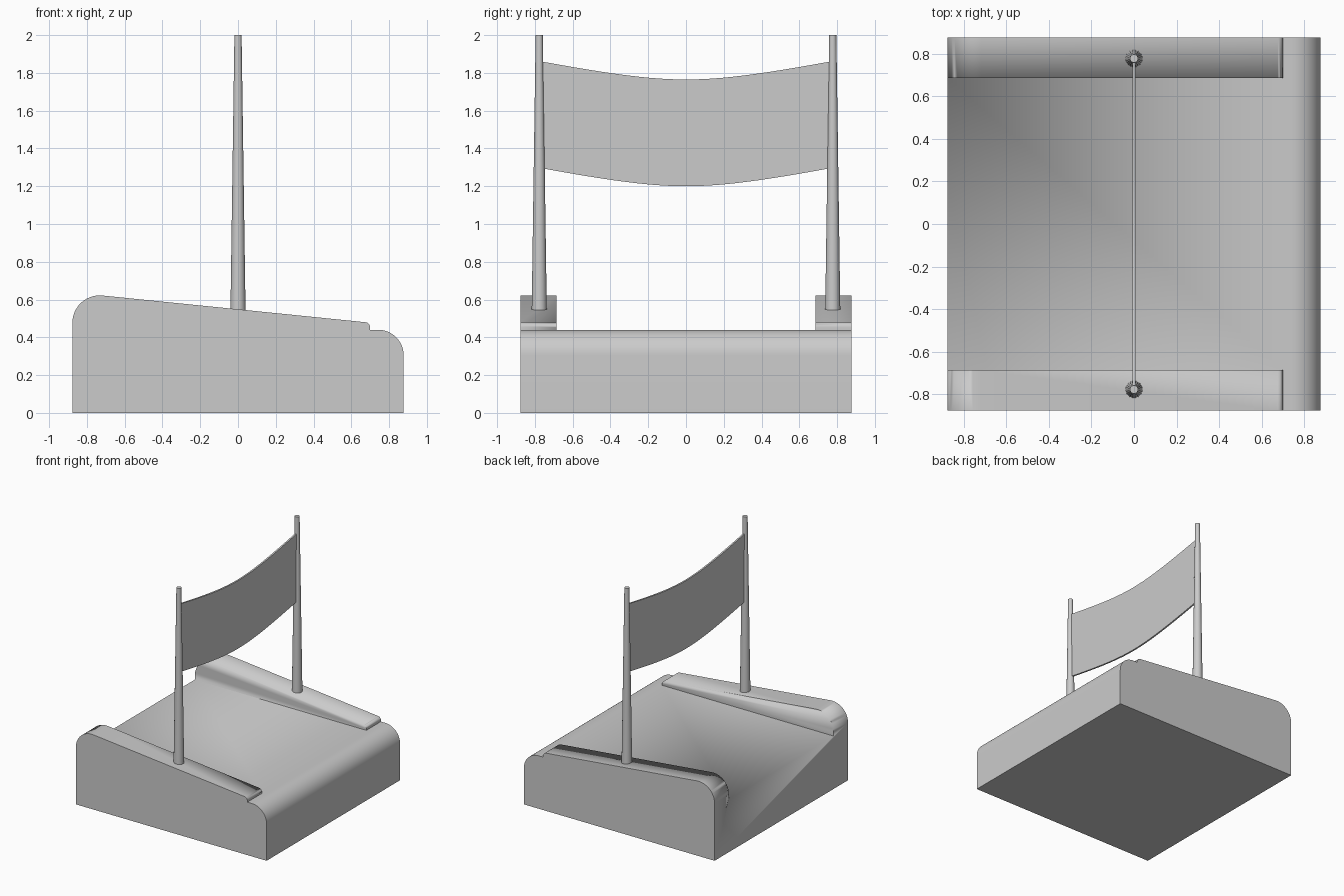
import bpy, bmesh, math

if "Cube" in bpy.data.objects:
    bpy.data.objects.remove(bpy.data.objects["Cube"])

W = 0.877          # half width and half depth
SEAT = 0.44        # seat height


def finish(bm, name, angle=35):
    bmesh.ops.recalc_face_normals(bm, faces=bm.faces)
    me = bpy.data.meshes.new(name)
    bm.to_mesh(me)
    bm.free()
    ob = bpy.data.objects.new(name, me)
    bpy.context.collection.objects.link(ob)
    bpy.ops.object.select_all(action='DESELECT')
    bpy.context.view_layer.objects.active = ob
    ob.select_set(True)
    bpy.ops.object.shade_smooth_by_angle(angle=math.radians(angle))
    return ob


def extrude(name, pts, axis_vec):
    bm = bmesh.new()
    face = bm.faces.new([bm.verts.new(p) for p in pts])
    ext = bmesh.ops.extrude_face_region(bm, geom=[face])
    bmesh.ops.translate(bm, vec=axis_vec,
                        verts=[v for v in ext['geom'] if isinstance(v, bmesh.types.BMVert)])
    return finish(bm, name)


def arc(cx, cz, r, a0, a1, n):
    angles = [math.radians(a0 + (a1 - a0) * i / n) for i in range(n + 1)]
    return [(cx + r * math.cos(a), cz + r * math.sin(a)) for a in angles]


# Side silhouette: rounded front lip, low step, sloping arm, rounded back
profile = [(-W, 0), (W, 0)]
profile += arc(W - 0.135, SEAT - 0.135, 0.135, 0, 90, 12)
profile += [(0.70, SEAT)]
profile += arc(0.673, 0.453, 0.027, 0, 84.3, 6)
profile += arc(-W + 0.145, 0.477, 0.145, 84.3, 180, 12)
body = extrude("seat_body", [(x, -W, z) for x, z in profile], (0, 2 * W, 0))

# Recess between the arms
bm = bmesh.new()
bmesh.ops.create_cube(bm, size=1)
bmesh.ops.scale(bm, vec=(1.72, 1.372, 0.5), verts=bm.verts)
bmesh.ops.translate(bm, vec=(-0.14, 0, SEAT + 0.25), verts=bm.verts)
cutter = finish(bm, "recess_cutter")
cutter.hide_render = True
cutter.hide_set(True)
mod = body.modifiers.new("recess", 'BOOLEAN')
mod.operation = 'DIFFERENCE'
mod.solver = 'EXACT'
mod.object = cutter

# Tapered poles
for side, label in ((-1, "front_pole"), (1, "back_pole")):
    bm = bmesh.new()
    bmesh.ops.create_cone(bm, cap_ends=True, segments=24, radius1=0.04,
                          radius2=0.019, depth=1.46)
    bmesh.ops.translate(bm, vec=(0, side * 0.777, 1.27), verts=bm.verts)
    finish(bm, label)

# Sagging cloth strung between the poles
N, H, T = 24, 0.763, 0.014


def sag(y):
    return 0.095 * (math.hypot(1, y / 0.4) - 1) / (math.hypot(1, H / 0.4) - 1)


ys = [-H + 2 * H * i / N for i in range(N + 1)]
outline = [(-T / 2, y, 1.20 + sag(y)) for y in ys]
outline += [(-T / 2, y, 1.765 + sag(y)) for y in reversed(ys)]
extrude("cloth_banner", outline, (T, 0, 0))
